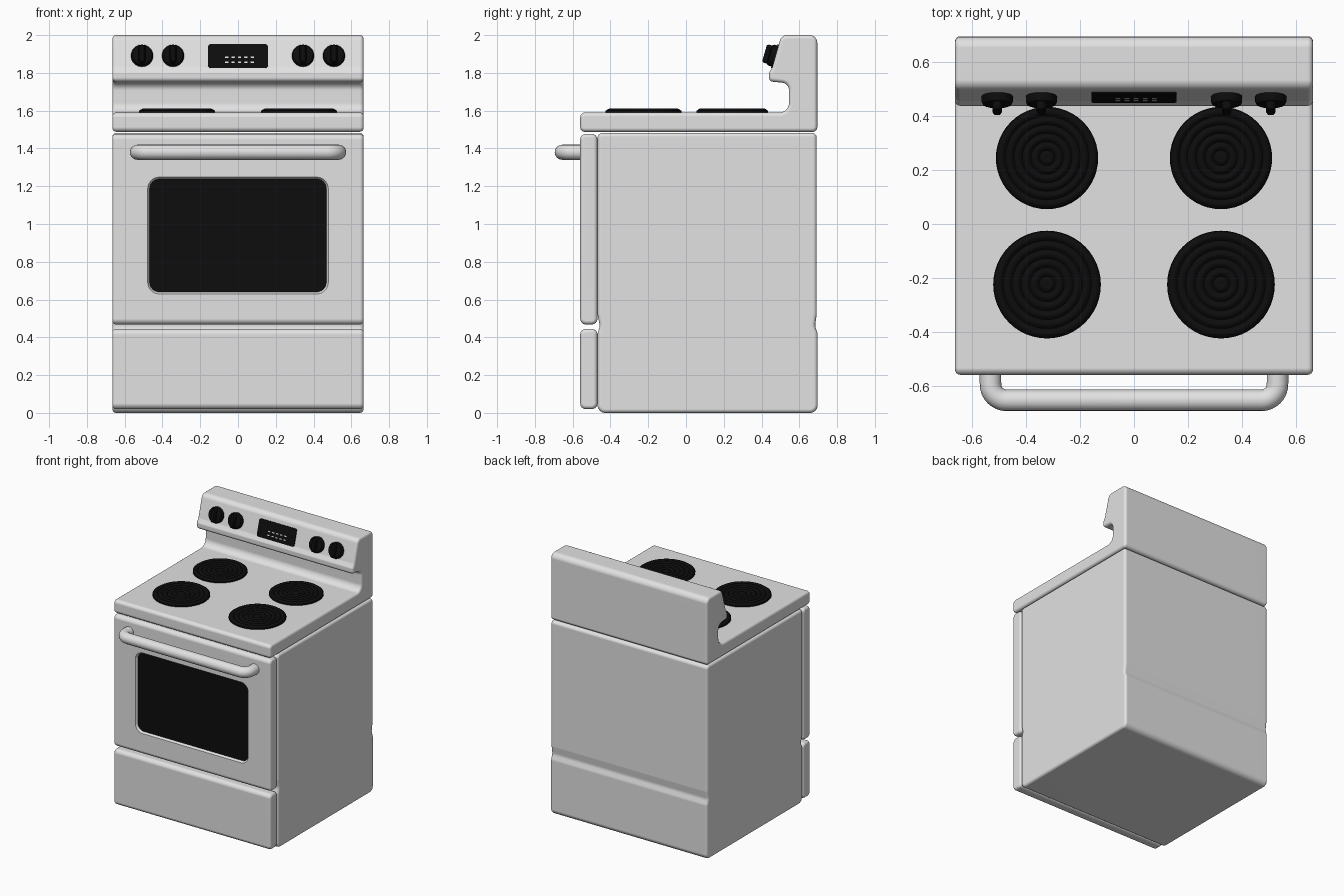
import bpy, bmesh, math
from mathutils import Vector, Matrix

if "Cube" in bpy.data.objects:
    bpy.data.objects.remove(bpy.data.objects["Cube"])


def material(name, v):
    m = bpy.data.materials.new(name)
    m.diffuse_color = (v, v, v, 1)
    m.use_nodes = True
    m.node_tree.nodes["Principled BSDF"].inputs["Base Color"].default_value = m.diffuse_color
    return m


ENAMEL = material("white_enamel", 0.76)
BLACK = material("black_glass", 0.004)


def finish(ob, mat, weighted=True):
    ob.data.materials.clear()
    ob.data.materials.append(mat)
    bpy.ops.object.select_all(action='DESELECT')
    ob.select_set(True)
    bpy.context.view_layer.objects.active = ob
    bpy.ops.object.shade_smooth_by_angle(angle=math.radians(38))
    if weighted:
        ob.modifiers.new("flat_panels", 'WEIGHTED_NORMAL').keep_sharp = True
    return ob


def loft(name, rings, mat, matrix=None, weighted=True):
    """Skin a row of equal-length closed rings and cap both ends."""
    bm = bmesh.new()
    vs = [[bm.verts.new(p) for p in ring] for ring in rings]
    n = len(vs[0])
    for a, b in zip(vs, vs[1:]):
        for i in range(n):
            bm.faces.new((a[i], a[(i + 1) % n], b[(i + 1) % n], b[i]))
    bm.faces.new(vs[0])
    bm.faces.new(vs[-1])
    bmesh.ops.recalc_face_normals(bm, faces=bm.faces)
    me = bpy.data.meshes.new(name)
    bm.to_mesh(me)
    bm.free()
    ob = bpy.data.objects.new(name, me)
    bpy.context.collection.objects.link(ob)
    if matrix:
        me.transform(matrix)
    return finish(ob, mat, weighted)


def fillet(points, seg=6):
    """Round the corners of a 2D outline of (u, v, radius) points."""
    out = []
    for i, (x, y, r) in enumerate(points):
        p = Vector((x, y))
        u = (Vector(points[i - 1][:2]) - p).normalized()
        v = (Vector(points[(i + 1) % len(points)][:2]) - p).normalized()
        t = r / math.tan(u.angle(v) / 2)
        c = p + (u + v).normalized() * math.hypot(r, t)
        a, b = p + u * t - c, p + v * t - c
        out += [c + a.lerp(b, k / seg).normalized() * r for k in range(seg + 1)]
    return out


def inset(outline, d):
    """Move a counter-clockwise outline inward by d."""
    n = len(outline)
    out = []
    for i, p in enumerate(outline):
        t = (outline[(i + 1) % n] - outline[i - 1]).normalized()
        out.append(p - Vector((t.y, -t.x)) * d)
    return out


def rect(x0, x1, y0, y1, r):
    return [(x0, y0, r), (x1, y0, r), (x1, y1, r), (x0, y1, r)]


def panel(name, profile, half=0.665, edge=0.02):
    """Extrude a side profile across x with rounded ends."""
    outline = fillet(profile)
    steps = [(edge * (1 - math.sin(a)), half - edge * (1 - math.cos(a)))
             for a in (k * math.pi / 8 for k in range(5))]
    ends = [(d, -x) for d, x in steps] + [(d, x) for d, x in reversed(steps)]
    rings = [[(x, p.x, p.y) for p in inset(outline, d)] for d, x in ends]
    return loft(name, rings, ENAMEL)


def lathe(name, profile, mat, matrix, seg=48):
    rings = [[(r * math.cos(2 * math.pi * k / seg), r * math.sin(2 * math.pi * k / seg), z)
              for k in range(seg)] for r, z in profile]
    return loft(name, rings, mat, matrix, False)


# Cabinet body, with the shallow groove on front and back
panel("body", [(-0.468, 0, .04), (0.697, 0, .04), (0.697, 0.42, .05), (0.683, 0.46, .05),
               (0.692, 0.52, .05), (0.692, 1.482, .025), (-0.468, 1.482, .025),
               (-0.468, 0.52, .05), (-0.456, 0.46, .05), (-0.468, 0.42, .05)])

# Drawer and oven door
panel("drawer", rect(-0.56, -0.469, 0.02, 0.445, .03))
door = panel("oven_door", rect(-0.56, -0.469, 0.468, 1.477, .03))

# Recess in the door and its dark window
hole = fillet(rect(-0.478, 0.478, 0.63, 1.248, .06))
cutter = loft("window_cutter", [[(p.x, y, p.y) for p in inset(hole, d)]
                                for d, y in ((-.006, -.58), (0, -.56), (.012, -.54))], ENAMEL, None, False)
cutter.hide_render = True
cut = door.modifiers.new("recess", 'BOOLEAN')
cut.object = cutter
cut.operation = 'DIFFERENCE'
cut.solver = 'EXACT'
bpy.context.view_layer.objects.active = door
bpy.ops.object.modifier_move_to_index(modifier="recess", index=0)
bpy.ops.object.modifier_apply(modifier="recess")
bpy.data.objects.remove(cutter)
finish(door, ENAMEL, False)
loft("oven_window", [[(p.x, y, p.y) for p in inset(hole, .0105)] for y in (-.545, -.538)], BLACK)

# Cooktop and control console in one profile
panel("cooktop_and_console", [
    (-0.56, 1.488, .025), (0.695, 1.488, .025), (0.695, 2.0, .04), (0.505, 2.0, .04),
    (0.457, 1.83, .02), (0.439, 1.80, .018), (0.439, 1.755, .022), (0.545, 1.745, .04),
    (0.545, 1.59, .05), (-0.56, 1.59, .025)])

# Burners with rippled coils
for row, y, R in (("front", -0.225, 0.2), ("rear", 0.245, 0.19)):
    for side, x in (("left", -0.323), ("right", 0.323)):
        prof = [(R, 1.585), (R, 1.6)]
        prof += [(R * (1 - k / 36) - .003, 1.6 + .011 * abs(math.sin(math.pi * k / 6)))
                 for k in range(35)]
        lathe(f"burner_{row}_{side}", prof, BLACK, Matrix.Translation((x, y, 0)))


# Frame lying on the sloped console face
def on_console(x, z):
    y = 0.457 + (z - 1.83) * 0.048 / 0.17
    return Matrix.Translation((x, y, z)) @ Matrix.Rotation(math.atan2(0.17, 0.048), 4, 'X')


# Control knobs with a grip ridge
for i, x in enumerate((-0.508, -0.344, 0.344, 0.508)):
    m = on_console(x, 1.888)
    lathe(f"knob_{i + 1}", [(.058, -.01), (.058, .02), (.053, .03), (.04, .035)], BLACK, m, 32)
    grip = fillet(rect(-.018, .018, -.05, .05, .015), 3)
    loft(f"knob_grip_{i + 1}", [[(p.x, p.y, z) for p in inset(grip, d)]
                                for d, z in ((0, .02), (0, .05), (.007, .06))], BLACK, m)

# Display plate with small light indicator bars
m = on_console(0, 1.888)
plate = fillet(rect(-.158, .158, -.065, .065, .012), 3)
loft("display", [[(p.x, p.y, z) for p in plate] for z in (-.003, .006)], BLACK, m)
for r in range(2):
    for c in range(5):
        bar = fillet(rect(-.009, .009, -.004, .004, .002), 2)
        loft(f"indicator_{r}_{c}", [[(p.x, p.y, z) for p in bar] for z in (.005, .008)],
             ENAMEL, m @ Matrix.Translation((-.06 + .034 * c, -.035 + .028 * r, 0)))

# Door handle: a tube bent back into the door at both ends
half_path = [(0.533, -0.54), (0.533, -0.59)]
half_path += [(0.473 + .06 * math.cos(a), -0.595 - .06 * math.sin(a))
              for a in (k * math.pi / 16 for k in range(1, 9))]
path = half_path + [(-x, y) for x, y in reversed(half_path)]
cu = bpy.data.curves.new("door_handle", 'CURVE')
cu.dimensions = '3D'
cu.bevel_depth = 0.04
cu.bevel_resolution = 6
cu.use_fill_caps = True
sp = cu.splines.new('POLY')
sp.points.add(len(path) - 1)
for pt, (x, y) in zip(sp.points, path):
    pt.co = (x, y, 1.38, 1)
handle = bpy.data.objects.new("door_handle", cu)
bpy.context.collection.objects.link(handle)
bpy.ops.object.select_all(action='DESELECT')
handle.select_set(True)
bpy.context.view_layer.objects.active = handle
bpy.ops.object.convert(target='MESH')
finish(bpy.context.object, ENAMEL, False)
